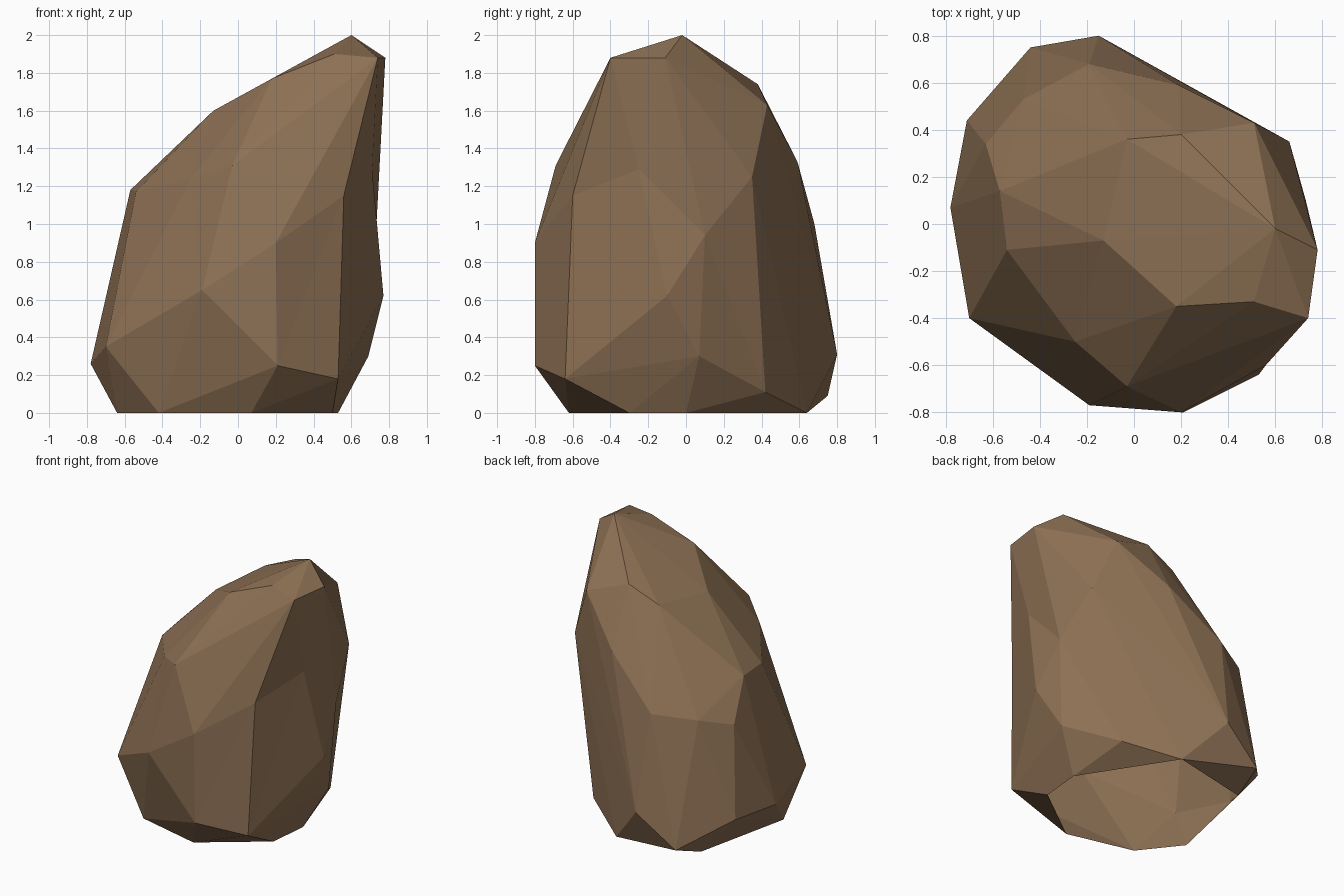
import bpy, bmesh
from mathutils import Vector

if "Cube" in bpy.data.objects:
    bpy.data.objects.remove(bpy.data.objects["Cube"])

# Corner points of the faceted boulder, grouped by level.
# An optional fourth value marks a hollow corner: how far it is pushed out while skinning.
CORNERS = [
    # open foot
    (.07, -.62, 0), (.50, -.30, 0), (.53, 0, 0), (.12, .64, 0),
    (-.48, .51, 0), (-.64, -.22, 0), (-.42, -.50, 0),
    # lower bulge
    (.21, -.80, .25), (.53, -.64, .18), (.69, .07, .30), (.46, .42, .11),
    (-.15, .80, .31), (-.44, .75, .09), (-.71, .44, .27), (-.78, .07, .26),
    (-.70, -.40, .35),
    # waist
    (-.19, -.77, .65), (.20, -.80, .90), (.77, -.10, .62), (.73, .10, .94, .06),
    (-.19, .68, 1.0), (-.47, .53, .97), (-.63, .34, .91),
    # shoulder
    (.56, -.60, 1.15, .08), (.71, -.25, 1.29, .13), (.66, .35, 1.25), (.19, .59, 1.33),
    (-.57, .14, 1.18), (-.54, -.11, 1.17), (-.25, -.50, 1.24, .08), (-.03, -.69, 1.31),
    # crown
    (.51, .43, 1.63), (.20, .38, 1.74), (-.03, .36, 1.64), (-.13, -.07, 1.60),
    (.18, -.35, 1.77), (.51, -.33, 1.90, .06), (.74, -.40, 1.88), (.78, -.11, 1.88),
    (.60, -.02, 2.0),
]


def outward(p):
    """Direction away from the boulder's core."""
    return (p - Vector((0, 0, p.z * .8 + .18))).normalized()


def skin(points):
    """Hull of the points as index triples."""
    bm = bmesh.new()
    for p in points:
        bm.verts.new(p)
    bm.verts.ensure_lookup_table()
    bmesh.ops.convex_hull(bm, input=bm.verts[:], use_existing_faces=False)
    faces = []
    for f in bm.faces:
        faces.append([min(range(len(points)), key=lambda i: (points[i] - v.co).length)
                      for v in f.verts])
    bm.free()
    return faces


# Push hollow corners out until the hull takes in every corner
targets = [Vector(c[:3]) for c in CORNERS]
work = [t + outward(t) * (c[3] if len(c) > 3 else 0) for t, c in zip(targets, CORNERS)]
for step in range(40):
    faces = skin(work)
    inside = set(range(len(work))) - {i for f in faces for i in f}
    if not inside:
        break
    for i in inside:
        work[i] += outward(targets[i]) * .01

# Skin the true corners and leave the underside open
bm = bmesh.new()
verts = [bm.verts.new(t) for t in targets]
for f in faces:
    bm.faces.new([verts[i] for i in f])
bmesh.ops.recalc_face_normals(bm, faces=bm.faces[:])
under = [f for f in bm.faces if max(v.co.z for v in f.verts) < .001]
bmesh.ops.delete(bm, geom=under, context='FACES_ONLY')

# Boulder object with one brown stone colour
mesh = bpy.data.meshes.new("boulder")
bm.to_mesh(mesh)
bm.free()
stone = bpy.data.materials.new("brown stone")
stone.diffuse_color = (.27, .165, .09, 1)
stone.use_nodes = True
stone.node_tree.nodes["Principled BSDF"].inputs["Base Color"].default_value = stone.diffuse_color
mesh.materials.append(stone)
boulder = bpy.data.objects.new("boulder", mesh)
bpy.context.collection.objects.link(boulder)
